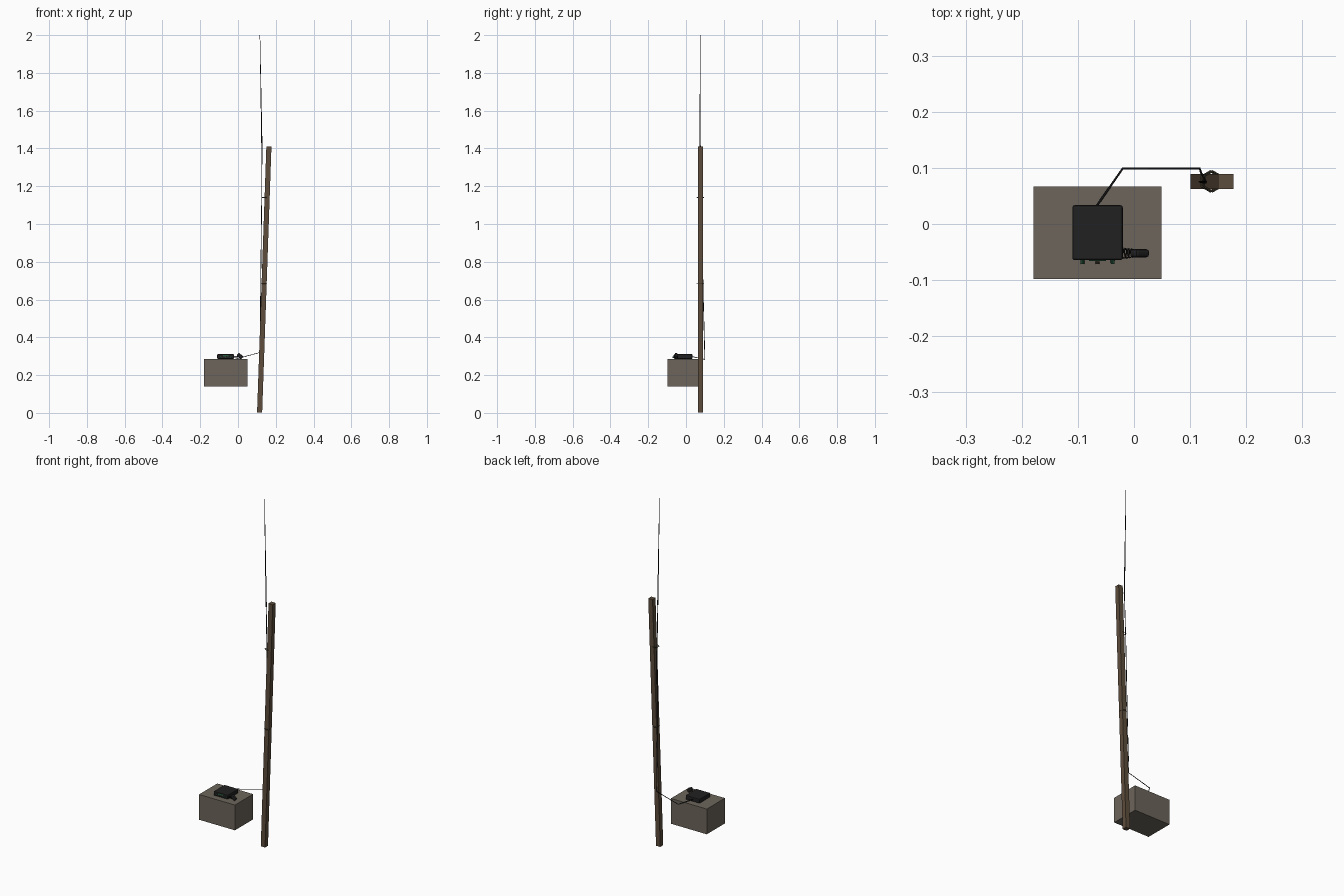
import bpy, math
from mathutils import Vector

if "Cube" in bpy.data.objects:
    bpy.data.objects.remove(bpy.data.objects["Cube"])


def mat(name, c):
    m = bpy.data.materials.new(name)
    m.diffuse_color = (*c, 1)
    m.use_nodes = True
    m.node_tree.nodes["Principled BSDF"].inputs["Base Color"].default_value = m.diffuse_color
    return m


CRATE = mat("crate grey", (0.15, 0.13, 0.105))
WOOD = mat("wood", (0.11, 0.075, 0.045))
BLACK = mat("black", (0.015, 0.015, 0.016))
WIRE = mat("wire", (0.008, 0.008, 0.008))
TIE = mat("tie", (0.06, 0.05, 0.03))
GREEN = mat("indicator green", (0.02, 0.1, 0.05))


def finish(o, name, m):
    o.name = name
    o.data.materials.append(m)
    return o


def box(name, loc, size, m, bevel=0, rot=(0, 0, 0), seg=2):
    bpy.ops.mesh.primitive_cube_add(size=1, location=loc, rotation=rot)
    o = finish(bpy.context.object, name, m)
    o.scale = size
    bpy.ops.object.transform_apply(location=False, rotation=False, scale=True)
    if bevel:
        b = o.modifiers.new("bevel", 'BEVEL')
        b.width, b.segments = bevel, seg
    return o


def rod(name, a, b, r1, r2, m, sides=8):
    a, b = Vector(a), Vector(b)
    bpy.ops.mesh.primitive_cone_add(vertices=sides, radius1=r1, radius2=r2,
                                    depth=(b - a).length, location=(a + b) / 2)
    o = finish(bpy.context.object, name, m)
    o.rotation_euler = (b - a).to_track_quat('Z', 'Y').to_euler()
    return o


def wire(name, pts, r, m):
    cu = bpy.data.curves.new(name, 'CURVE')
    cu.dimensions = '3D'
    cu.bevel_depth, cu.bevel_resolution, cu.use_fill_caps = r, 1, True
    s = cu.splines.new('POLY')
    s.points.add(len(pts) - 1)
    for p, q in zip(s.points, pts):
        p.co = (*q, 1)
    o = bpy.data.objects.new(name, cu)
    bpy.context.collection.objects.link(o)
    return finish(o, name, m)


# Crate and leaning pole
box("crate", (-0.065, -0.0155, 0.2135), (0.228, 0.165, 0.145), CRATE)
box("pole", (0.139, 0.076, 0.706), (0.027, 0.027, 1.409), WOOD, rot=(0, math.radians(2), 0))

# Whip antenna and ties
rod("antenna_whip", (0.127, 0.075, 1.38), (0.116, 0.075, 2.0), 0.0032, 0.0012, WIRE)
for i, (x, z) in enumerate([(0.136, 0.684), (0.14, 1.14)]):
    bpy.ops.mesh.primitive_torus_add(major_segments=6, minor_segments=6, major_radius=0.018,
                                     minor_radius=0.002, location=(x, 0.076, z),
                                     rotation=(0, 0, math.pi / 6))
    finish(bpy.context.object, f"tie_{i}", TIE)

# Feed cable
wire("feed_cable", [(-0.066, 0.033, 0.298), (-0.02, 0.099, 0.283), (0.117, 0.099, 0.32),
                    (0.12, 0.09, 0.66), (0.125, 0.084, 1.1), (0.127, 0.075, 1.39)], 0.002, WIRE)

# Radio body with front panel and knobs
box("radio_body", (-0.065, -0.0155, 0.2985), (0.09, 0.098, 0.025), BLACK, 0.004)
box("radio_display", (-0.065, -0.065, 0.303), (0.03, 0.002, 0.008), GREEN)
for i, x in enumerate((-0.092, -0.065, -0.038)):
    rod(f"knob_{i}", (x, -0.063, 0.295), (x, -0.071, 0.295), 0.004, 0.0035,
        GREEN if i != 1 else TIE, 10)

# Hand microphone and coiled lead
box("microphone", (0.01, -0.052, 0.301), (0.02, 0.015, 0.032), BLACK, 0.005,
    rot=(0, math.radians(-50), 0))
coil = []
for i in range(41):
    t = i / 40
    a = t * 4 * 2 * math.pi
    coil.append((-0.022 + 0.022 * t + 0.003 * math.cos(a), -0.052 + 0.01 * math.sin(a) * (1 - 0.3 * t),
                 0.296 + 0.004 * math.cos(a)))
wire("coiled_lead", coil, 0.0011, WIRE)
